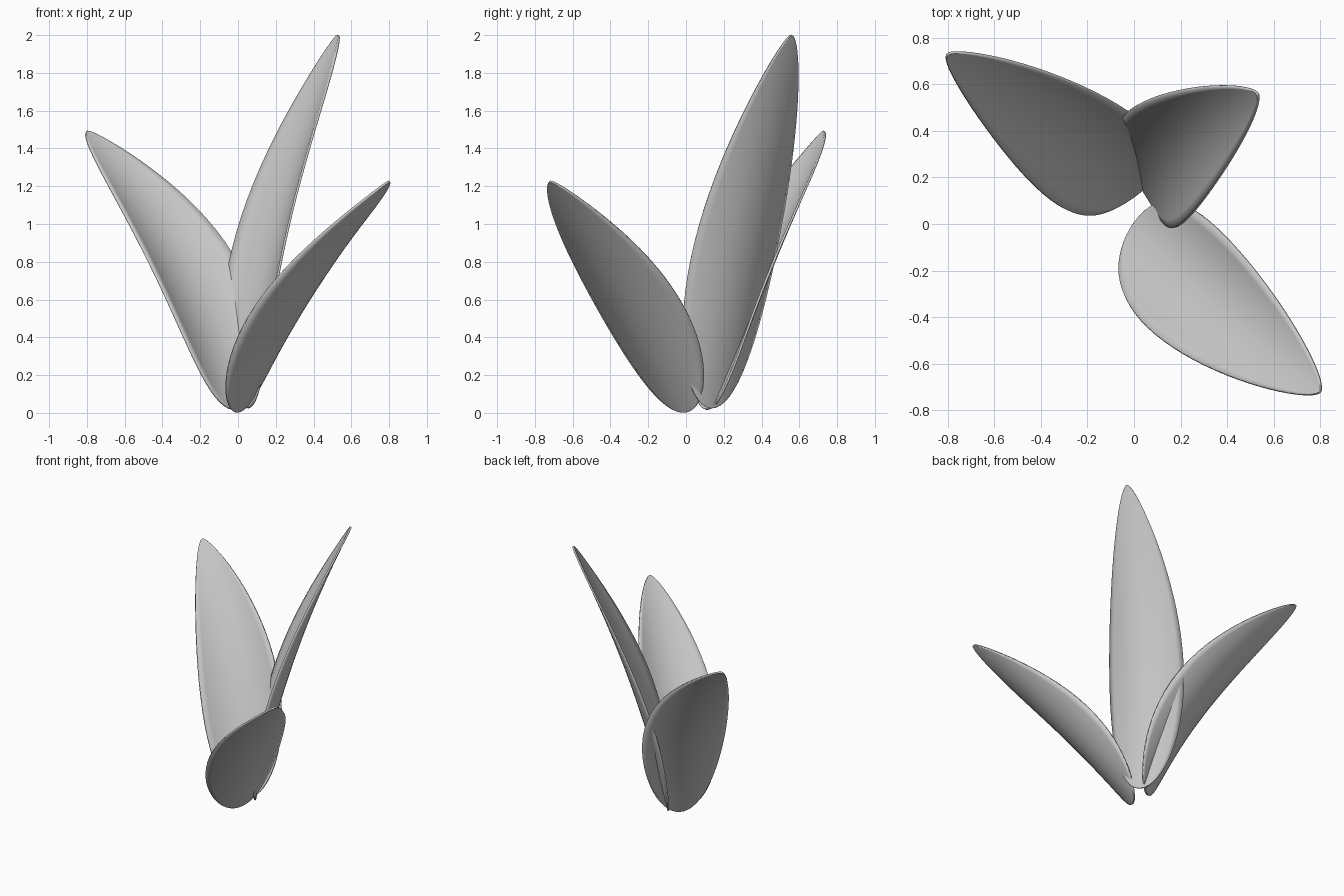
import bpy
import bmesh
import math
from mathutils import Vector

if "Cube" in bpy.data.objects:
    bpy.data.objects.remove(bpy.data.objects["Cube"])

grey = bpy.data.materials.new("soft_grey")
grey.diffuse_color = (0.58, 0.58, 0.58, 1)
grey.use_nodes = True
grey.node_tree.nodes["Principled BSDF"].inputs["Base Color"].default_value = grey.diffuse_color

ROWS, COLS = 36, 14


def outline(t):
    """Half-width factor: blunt round base, widest at a third, rounded tip."""
    return t ** 0.5 * (0.7 * (1 - t) + 0.3 * (1 - t) ** 0.5) / 0.412


def make_leaf(name, base, tip, half_width, roll, cup, sway, arch):
    base, tip = Vector(base), Vector(tip)
    axis = tip - base
    along = axis.normalized()
    side = along.cross(Vector((0, 0, 1))).normalized()   # right of the lean
    inner = side.cross(along)                            # upper face direction
    c, s = math.cos(math.radians(roll)), math.sin(math.radians(roll))
    wide, up = side * c + inner * s, inner * c - side * s

    # cupped, arched blade surface
    bm = bmesh.new()
    grid = []
    for i in range(ROWS + 1):
        t = (1 - math.cos(math.pi * i / ROWS)) / 2
        h = outline(t) if 0 < i < ROWS else 0.0
        spine = base + axis * t + (side * sway + inner * arch) * 4 * t * (1 - t)
        if h == 0:
            grid.append([bm.verts.new(spine)] * (COLS + 1))
            continue
        row = []
        for j in range(COLS + 1):
            u = 2 * j / COLS - 1
            row.append(bm.verts.new(spine + wide * half_width * h * u + up * cup * (h * u) ** 2))
        grid.append(row)
    for i in range(ROWS):
        for j in range(COLS):
            quad = (grid[i][j], grid[i][j + 1], grid[i + 1][j + 1], grid[i + 1][j])
            bm.faces.new(list(dict.fromkeys(quad)))
    bmesh.ops.recalc_face_normals(bm, faces=bm.faces)
    for f in bm.faces:
        f.smooth = True
    mesh = bpy.data.meshes.new(name)
    bm.to_mesh(mesh)
    bm.free()
    mesh.materials.append(grey)
    leaf = bpy.data.objects.new(name, mesh)
    bpy.context.collection.objects.link(leaf)

    # thin blade with a soft rim
    solid = leaf.modifiers.new("thickness", 'SOLIDIFY')
    solid.thickness = 0.012
    solid.offset = 0


# three leaves fanning out from a shared foot
make_leaf("tall_leaf", (0.05, 0.13, 0.025), (0.53, 0.56, 2.0), 0.258, 10, 0.085, -0.045, 0.06)
make_leaf("left_leaf", (0.0, 0.12, 0.02), (-0.8, 0.73, 1.49), 0.265, 20, 0.09, 0.055, 0.095)
make_leaf("low_leaf", (0.0, 0.0, 0.005), (0.8, -0.72, 1.225), 0.26, -10, 0.085, 0.02, 0.045)
